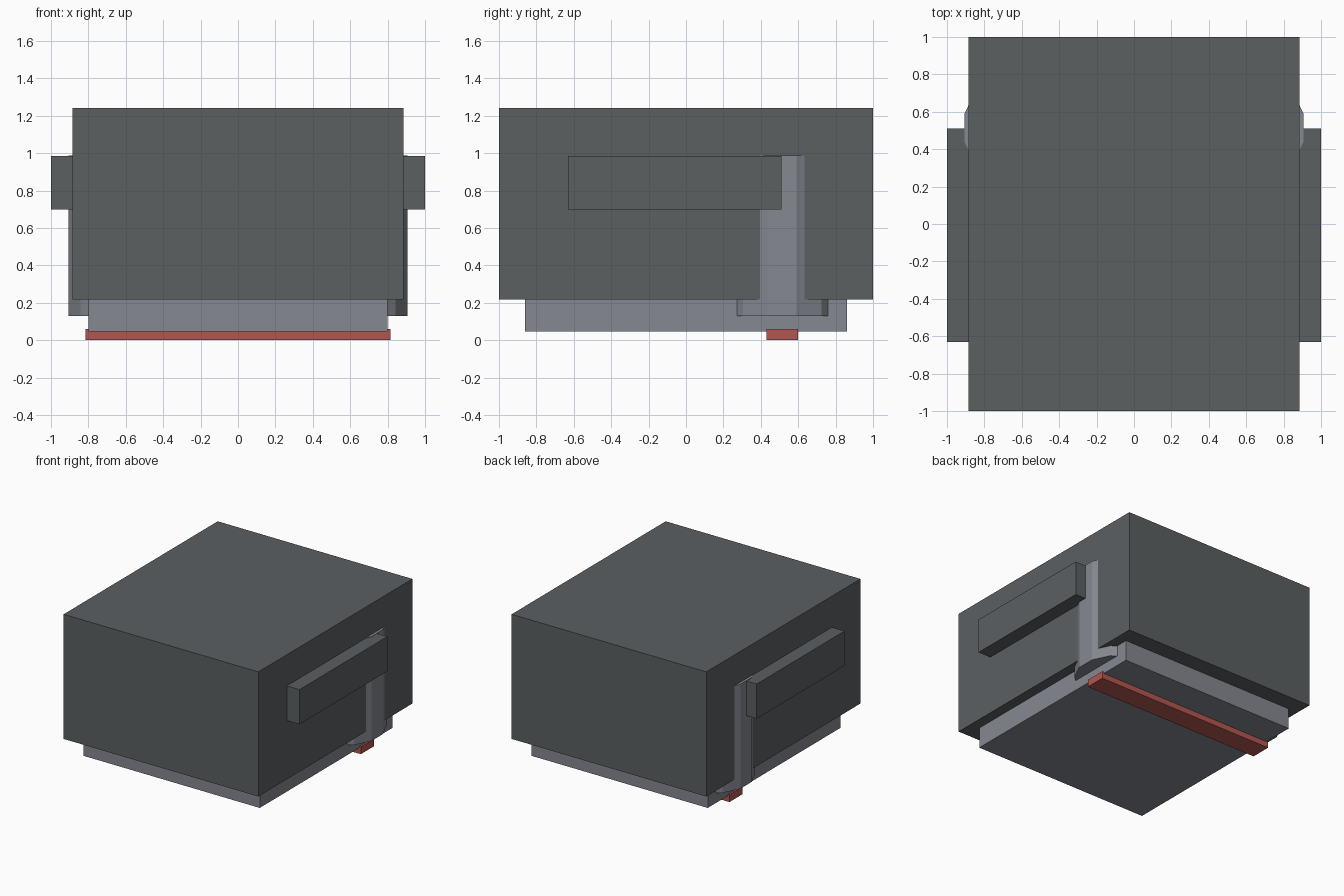
import bpy, bmesh
from math import cos, sin, pi

if "Cube" in bpy.data.objects:
    bpy.data.objects.remove(bpy.data.objects["Cube"])


def material(name, r, g, b):
    mat = bpy.data.materials.new(name)
    mat.diffuse_color = (r, g, b, 1)
    mat.use_nodes = True
    mat.node_tree.nodes["Principled BSDF"].inputs["Base Color"].default_value = mat.diffuse_color
    return mat


dark = material("dark_grey", 0.105, 0.116, 0.121)
light = material("blue_grey", 0.233, 0.246, 0.281)
red = material("red", 0.45, 0.095, 0.08)


def prism(name, outline, z0, z1, mat):
    """Extrude a flat xy outline between two heights."""
    bm = bmesh.new()
    face = bm.faces.new([bm.verts.new((x, y, z0)) for x, y in outline])
    top = bmesh.ops.extrude_face_region(bm, geom=[face])["geom"]
    bmesh.ops.translate(bm, vec=(0, 0, z1 - z0),
                        verts=[v for v in top if isinstance(v, bmesh.types.BMVert)])
    bmesh.ops.recalc_face_normals(bm, faces=bm.faces)
    mesh = bpy.data.meshes.new(name)
    bm.to_mesh(mesh)
    bm.free()
    mesh.materials.append(mat)
    obj = bpy.data.objects.new(name, mesh)
    bpy.context.collection.objects.link(obj)


def box(name, x0, x1, y0, y1, z0, z1, mat):
    prism(name, [(x0, y0), (x1, y0), (x1, y1), (x0, y1)], z0, z1, mat)


# Main housing, the narrower base below it and the red strip underneath
box("housing", -0.885, 0.885, -1, 1, 0.217, 1.241, dark)
box("base", -0.80, 0.80, -0.86, 0.86, 0.047, 0.217, light)
box("bottom_strip", -0.815, 0.815, 0.43, 0.60, 0, 0.06, red)

# Side bars and the 14-sided columns bulging through the walls
sides, radius = 14, 0.337
for label, s in (("left", -1), ("right", 1)):
    box(label + "_side_bar", *sorted((s * 0.87, s * 1.0)), -0.63, 0.51, 0.70, 0.985, dark)
    angles = [2 * pi * (i + 0.5) / sides for i in range(sides)]
    ring = [(s * 0.578 + radius * cos(a), 0.515 + radius * sin(a)) for a in angles]
    prism(label + "_column", ring, 0.13, 0.988, light)
